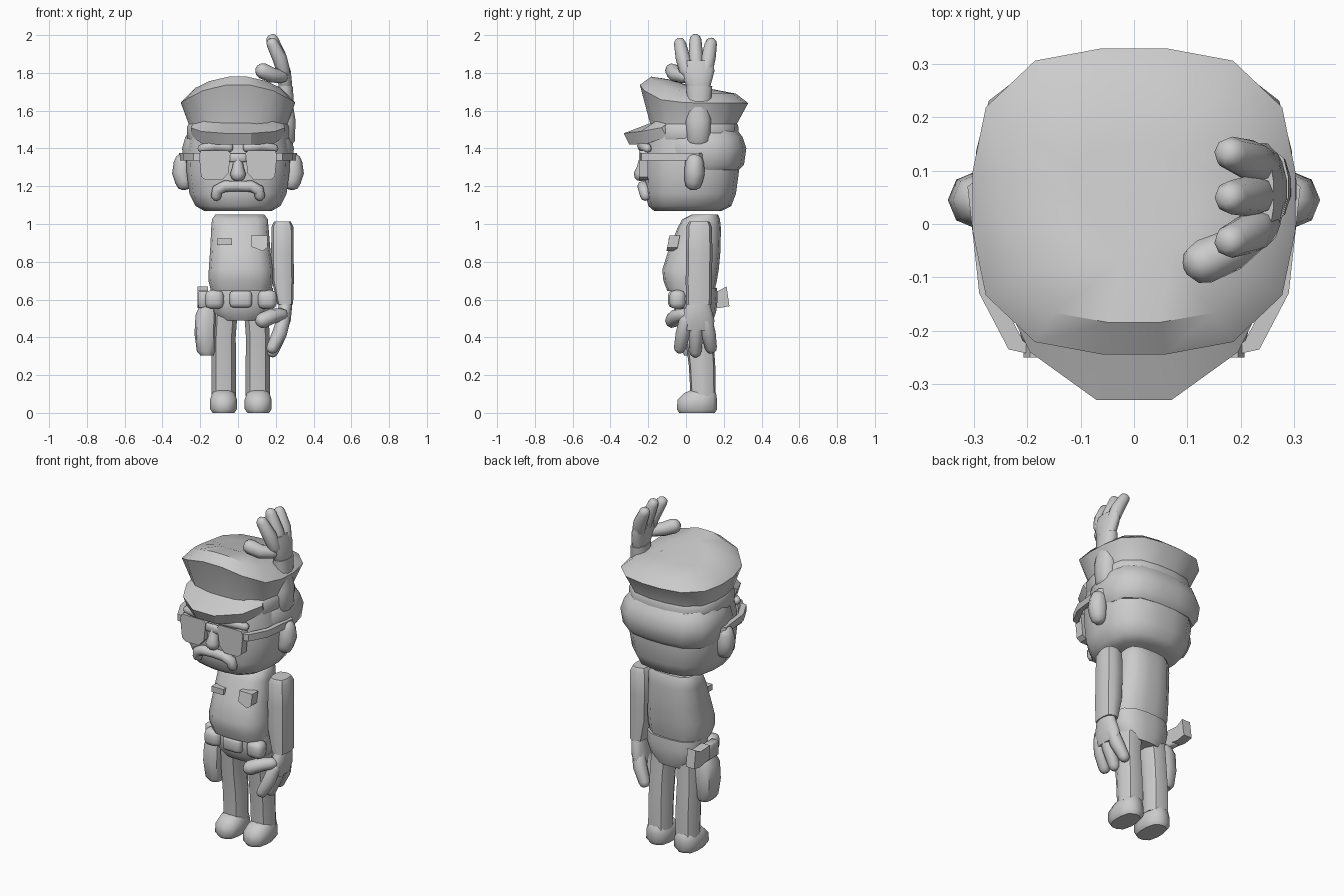
import bpy, bmesh, math
from mathutils import Vector

grey = bpy.data.materials.new("light_grey")
grey.diffuse_color = (0.6, 0.6, 0.6, 1)


def finish(name, bm, angle=45):
    bmesh.ops.recalc_face_normals(bm, faces=bm.faces)
    me = bpy.data.meshes.new(name)
    bm.to_mesh(me)
    bm.free()
    me.materials.append(grey)
    ob = bpy.data.objects.new(name, me)
    bpy.context.collection.objects.link(ob)
    bpy.ops.object.select_all(action='DESELECT')
    ob.select_set(True)
    bpy.context.view_layer.objects.active = ob
    bpy.ops.object.shade_smooth_by_angle(angle=math.radians(angle))
    return ob


def skin(name, rings, angle=45):
    """Bridge a list of point rings and close both ends."""
    bm = bmesh.new()
    vs = [[bm.verts.new(p) for p in r] for r in rings]
    n = len(vs[0])
    for a, b in zip(vs, vs[1:]):
        for i in range(n):
            j = (i + 1) % n
            bm.faces.new((a[i], a[j], b[j], b[i]))
    bm.faces.new(vs[0])
    bm.faces.new(vs[-1])
    return finish(name, bm, angle)


def loft(name, rings, power=3, n=16, warp=None, angle=45):
    """Stack rounded-square rings given as (cx, cy, z, rx, ry)."""
    out = []
    for cx, cy, z, rx, ry in rings:
        ring = []
        for i in range(n):
            t = math.tau * (i + 0.5) / n
            c, s = math.cos(t), math.sin(t)
            k = (abs(c) ** power + abs(s) ** power) ** (-1 / power)
            p = Vector((cx + rx * c * k, cy + ry * s * k, z))
            ring.append(warp(p) if warp else p)
        out.append(ring)
    return skin(name, out, angle)


def tube(name, pts, n=8):
    """Round-ended limb through points (x, y, z, radius)."""
    P = [Vector(p[:3]) for p in pts]
    R = [p[3] for p in pts]
    d0, d1 = (P[0] - P[1]).normalized(), (P[-1] - P[-2]).normalized()
    P = [P[0] + d0 * R[0] * .9, P[0] + d0 * R[0] * .6] + P + [P[-1] + d1 * R[-1] * .6, P[-1] + d1 * R[-1] * .9]
    R = [R[0] * .4, R[0] * .8] + R + [R[-1] * .8, R[-1] * .4]
    rings = []
    for i, p in enumerate(P):
        d = (P[min(i + 1, len(P) - 1)] - P[max(i - 1, 0)]).normalized()
        ref = Vector((0, 1, 0)) if abs(d.y) < .8 else Vector((0, 0, 1))
        u = d.cross(ref).normalized()
        v = d.cross(u)
        rings.append([p + R[i] * (u * math.cos(math.tau * k / n) + v * math.sin(math.tau * k / n)) for k in range(n)])
    return skin(name, rings, 60)


def plate(name, outline, y0, y1, lean=0):
    """Front-facing plate from an (x, z) outline; lean tips the top backwards."""
    zm = sum(z for _, z in outline) / len(outline)
    return skin(name, [[(x, y + lean * (z - zm), z) for x, z in outline] for y in (y0, y1)], 30)


def box(name, c, size, bevel, segs=2):
    bm = bmesh.new()
    bmesh.ops.create_cube(bm, size=1)
    for v in bm.verts:
        v.co = Vector([v.co[i] * size[i] + c[i] for i in range(3)])
    bmesh.ops.bevel(bm, geom=bm.edges[:], offset=bevel, segments=segs, affect='EDGES', profile=.5)
    return finish(name, bm, 50)


# Head and the hair bulging around its back
loft("head", [(0, .01, 1.07, .18, .18), (0, .02, 1.095, .225, .22), (0, .025, 1.16, .258, .24),
              (0, .03, 1.27, .272, .25), (0, .03, 1.38, .275, .25), (0, .035, 1.5, .255, .235)])
loft("hair", [(0, .09, 1.285, .265, .19), (0, .09, 1.315, .285, .218), (0, .09, 1.40, .297, .23),
              (0, .085, 1.46, .28, .215), (0, .08, 1.50, .25, .19)])


# Cap crown, raised toward the front
def peak(p):
    f = min(max((p.z - 1.53) / .11, 0), 1) * max(0, min(1, -(p.y - .04) / .28 + .12))
    return Vector((p.x, p.y, p.z + .1 * f * (1 - (p.x / .32) ** 2)))


loft("cap", [(0, .04, 1.445, .25, .225), (0, .04, 1.53, .262, .23), (0, .0425, 1.64, .303, .2875),
             (0, .04, 1.69, .245, .225), (0, .04, 1.712, .12, .11)], power=3, warp=peak, angle=40)
loft("cap_band", [(0, .04, 1.44, .262, .232), (0, .04, 1.455, .27, .238),
                  (0, .04, 1.515, .27, .238), (0, .04, 1.53, .262, .232)])

# Cap brim: one thick cross-section per station
brim = []
for x, y, zt, zb in ((-.25, -.13, 1.51, 1.46), (-.195, -.24, 1.49, 1.425), (-.07, -.33, 1.48, 1.42),
                     (.07, -.33, 1.48, 1.42), (.195, -.24, 1.49, 1.425), (.25, -.13, 1.51, 1.46)):
    yi = -.08 if abs(x) > .2 else -.16
    brim.append([(x * .92, yi, 1.545), (x, y, zt), (x * .97, y + .03, zb), (x * .9, yi, 1.475)])
skin("cap_brim", brim, 30)

for s, side in ((1, "right"), (-1, "left")):
    # Ear
    tube("ear_" + side, [(s * .285, .04, 1.225, .048), (s * .295, .045, 1.27, .054), (s * .29, .045, 1.325, .05)])
    # Glasses lens, rim top and temple
    lens = [(.04, 1.375), (.055, 1.39), (.195, 1.39), (.207, 1.365), (.195, 1.25), (.17, 1.232), (.085, 1.232), (.05, 1.27)]
    plate("lens_" + side, [(s * x, z) for x, z in lens], -.25, -.20)
    rail = [(.19, -.245), (.235, -.235), (.29, -.13), (.312, .07)]
    skin("temple_" + side, [[(s * x, y, 1.335), (s * x, y, 1.375), (s * (x - .025), y + .02, 1.375),
                             (s * (x - .025), y + .02, 1.335)] for x, y in rail], 30)
    # Eyebrow
    tube("eyebrow_" + side, [(s * .05, -.225, 1.405, .026), (s * .12, -.23, 1.415, .03), (s * .19, -.205, 1.40, .024)])
    # Half of the moustache
    tube("moustache_" + side, [(0, -.225, 1.20, .028), (s * .07, -.228, 1.20, .03),
                               (s * .11, -.222, 1.18, .03), (s * .115, -.215, 1.15, .028)])
    # Leg and shoe
    x = .015 + s * .09
    loft("leg_" + side, [(x, .09, .09, .066, .066), (x, .085, .25, .066, .07), (x, .07, .40, .064, .075),
                         (x - s * .008, .06, .53, .066, .08)], power=2.6, n=10)
    loft("shoe_" + side, [(x + s * .002, .058, 0, .058, .095), (x + s * .002, .058, .02, .072, .108),
                          (x + s * .002, .06, .07, .072, .105), (x + s * .002, .075, .105, .06, .085),
                          (x + s * .002, .085, .12, .045, .06)], power=2.8, n=12)

# Glasses bridge and nose
box("glasses_bridge", (0, -.235, 1.35), (.09, .025, .045), .006, 1)
tube("nose", [(0, -.225, 1.35, .022), (0, -.23, 1.30, .03), (0, -.235, 1.265, .042)])

# Torso with rounded belly, then hips
loft("torso", [(.01, .10, 1.05, .13, .07), (.01, .08, 1.025, .148, .10), (.01, .07, .98, .152, .115),
               (.012, .045, .86, .16, .138), (.015, .024, .76, .17, .15), (.015, .022, .70, .172, .142),
               (.017, .026, .645, .16, .125)], power=3.2)
loft("hips", [(.02, .05, .66, .165, .115), (.02, .05, .60, .168, .118), (.015, .05, .535, .15, .11),
              (.015, .06, .49, .11, .085)], power=3)

# Chest badge and pocket
plate("badge", [(-.11, .888), (-.11, .922), (-.032, .922), (-.032, .888)], -.093, -.05, -.0)
plate("chest_pocket", [(.07, .94), (.155, .94), (.155, .875), (.13, .857), (.07, .88)], -.095, -.04, .2)

# Belt pouches and buckle
box("belt_buckle", (.015, -.065, .602), (.12, .06, .09), .022)
box("belt_pouch_left", (-.125, -.045, .60), (.10, .085, .10), .03)
box("belt_pouch_right", (.155, -.045, .60), (.10, .085, .10), .03)

# Holster and the grip leaning out behind it
loft("holster", [(-.165, .04, .305, .035, .05), (-.17, .04, .325, .048, .062), (-.175, .04, .42, .056, .07),
                 (-.17, .04, .52, .055, .07), (-.165, .04, .56, .042, .055)], power=3, n=12)
box("gun_body", (-.185, .06, .60), (.05, .15, .09), .008, 1)
skin("gun_grip", [[(x, .08, .65), (x, .17, .645), (x, .215, .67), (x, .23, .565), (x, .175, .555), (x, .08, .57)]
                  for x in (-.215, -.16)], 30)

# Hanging arm
loft("hanging_arm", [(.235, .07, 1.012, .045, .055), (.235, .07, .985, .058, .068), (.235, .07, .85, .06, .07),
                     (.238, .068, .70, .058, .07), (.25, .068, .575, .042, .068)], power=3.2, n=12)
# Raised arm, beginning beside the head
loft("raised_arm", [(.25, .065, 1.41, .03, .04), (.25, .065, 1.44, .052, .062), (.25, .065, 1.55, .055, .068),
                    (.245, .065, 1.61, .05, .06), (.25, .07, 1.68, .044, .066), (.25, .07, 1.73, .04, .07)],
     power=2.6, n=12)


# Hands: s flips the fingers up or down
def hand(label, z0, s):
    cx = .25
    loft(label + "_palm", [(cx, .07, z0, .035, .055), (cx, .065, z0 + s * .04, .037, .068),
                           (cx - .01, .06, z0 + s * .11, .04, .092), (cx - .02, .055, z0 + s * .165, .032, .09)],
         power=2.5, n=12)
    for i, (yb, yt, h) in enumerate(((0, -.032, .255), (.055, .05, .275), (.105, .132, .255))):
        tube(f"{label}_finger_{i + 1}", [(cx - .01, yb, z0 + s * .11, .036), (cx - .03, (yb + yt) / 2, z0 + s * .18, .039),
                                         (cx - .068, yt, z0 + s * h, .032)])
    tube(label + "_thumb", [(cx - .02, -.01, z0 + s * .08, .035), (cx - .07, -.05, z0 + s * .088, .04),
                            (cx - .118, -.07, z0 + s * .11, .042)])


hand("raised_hand", 1.70, 1)
hand("hanging_hand", .60, -1)
